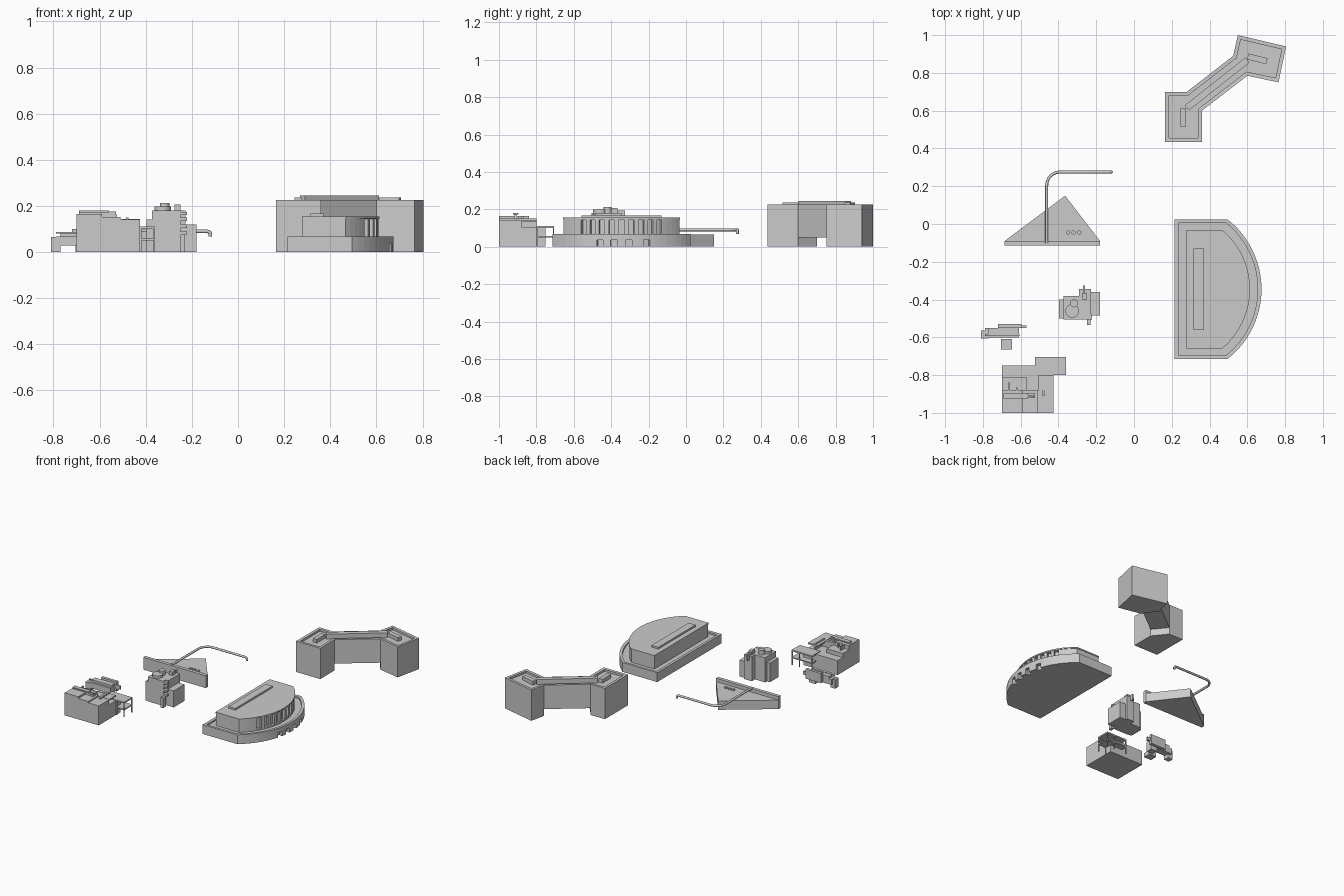
import bpy, bmesh, math
from mathutils import Matrix, Vector

if "Cube" in bpy.data.objects:
    bpy.data.objects.remove(bpy.data.objects["Cube"])


def finish(bm, name):
    me = bpy.data.meshes.new(name)
    bmesh.ops.recalc_face_normals(bm, faces=bm.faces[:])
    bm.to_mesh(me)
    bm.free()
    ob = bpy.data.objects.new(name, me)
    bpy.context.collection.objects.link(ob)
    return ob


def prism(name, pts, z0, z1, rim=0, sink=0):
    """Extruded outline, optionally with a parapet rim around a sunken roof."""
    bm = bmesh.new()
    f = bm.faces.new([bm.verts.new((x, y, z1)) for x, y in pts])
    f.normal_update()
    if f.normal.z < 0:
        f.normal_flip()
    g = bmesh.ops.extrude_face_region(bm, geom=[f], use_keep_orig=True)
    for v in g["geom"]:
        if isinstance(v, bmesh.types.BMVert):
            v.co.z = z0
    bmesh.ops.recalc_face_normals(bm, faces=bm.faces[:])
    if rim:
        top = max(bm.faces, key=lambda q: q.calc_center_median().z)
        bmesh.ops.inset_region(bm, faces=[top], thickness=rim, use_even_offset=True)
        for v in top.verts:
            v.co.z -= 0.001
        g = bmesh.ops.extrude_discrete_faces(bm, faces=[top])["faces"][0]
        for v in g.verts:
            v.co.z -= sink
    return finish(bm, name)


def box(name, x0, x1, y0, y1, z0, z1):
    return prism(name, [(x0, y0), (x1, y0), (x1, y1), (x0, y1)], z0, z1)


def bar(name, a, b, w, z0, z1):
    a, b = Vector(a), Vector(b)
    d = (b - a).normalized()
    n = Vector((-d.y, d.x)) * w / 2
    return prism(name, [tuple(p) for p in (a - n, b - n, b + n, a + n)], z0, z1)


def cyl(name, x, y, r, z0, z1, n=24):
    pts = [(x + r * math.cos(i * math.tau / n), y + r * math.sin(i * math.tau / n)) for i in range(n)]
    return prism(name, pts, z0, z1)


def dshape(x0, half, r, cx=0.205, cy=-0.345, n=24):
    a = math.asin(half / r)
    arc = [(cx + r * math.cos(-a + 2 * a * i / n), cy + r * math.sin(-a + 2 * a * i / n)) for i in range(n + 1)]
    return [(x0, cy - half)] + arc + [(x0, cy + half)]


def radial_cut(ob, angles, r, size, z):
    bm = bmesh.new()
    for a in angles:
        m = (Matrix.Translation((0.205, -0.345, z)) @ Matrix.Rotation(a, 4, 'Z')
             @ Matrix.Translation((r, 0, 0)) @ Matrix.Diagonal((*size, 1)))
        bmesh.ops.create_cube(bm, size=1, matrix=m)
    c = finish(bm, ob.name + "_cutter")
    c.hide_render = True
    c.hide_viewport = False
    c.display_type = 'WIRE'
    mod = ob.modifiers.new("openings", 'BOOLEAN')
    mod.object = c
    mod.solver = 'EXACT'


# Bent office block: two end blocks joined by a raised link
outline = [(.165, .435), (.36, .435), (.36, .60), (.60, .785), (.765, .75), (.805, .94),
           (.55, 1.0), (.525, .89), (.28, .70), (.165, .70)]
prism("office_upper", outline, .05, .225, .02, .015)
prism("office_west_base", [outline[i] for i in (0, 1, 2, 8, 9)], 0, .05)
prism("office_east_base", [outline[i] for i in (3, 4, 5, 6, 7)], 0, .05)
bar("office_roof_ridge", (.28, .615), (.60, .868), .035, .205, .245)
box("office_west_plant", .245, .275, .515, .615, .205, .236)
bar("office_east_plant", (.602, .887), (.703, .862), .032, .205, .236)

# Half-round hall
base = prism("hall_base", dshape(.215, .37, .47), 0, .068, .02, .012)
radial_cut(base, [math.asin(s / .47) for s in (-.115, -.04, .04, .135)], .47, (.05, .035, .07), 0)
tier = prism("hall_drum", dshape(.28, .31, .405), .05, .148)
radial_cut(tier, [math.radians(-30 + 7.5 * i) for i in range(9)], .405, (.04, .03, .078), .104)
prism("hall_roof", dshape(.278, .313, .409), .146, .155)
box("hall_roof_ridge", .315, .37, -.56, -.13, .15, .168)

# Wedge building with pipe
box("wedge_front_wall", -.685, -.18, -.115, -.09, 0, .09)
prism("wedge_body", [(-.685, -.09), (-.18, -.09), (-.365, .15)], 0, .065)
for i in range(3):
    cyl("wedge_vent", -.35 + .03 * i, -.045, .011, .06, .075, 16)
path = [(-.462, -.1, .09)]
for i in range(9):
    a = math.pi - i * math.pi / 16
    path.append((-.392 + .07 * math.cos(a), .205 + .07 * math.sin(a), .09))
path += [(-.135, .275, .09), (-.124, .275, .087), (-.12, .275, .08), (-.12, .275, .068)]
cu = bpy.data.curves.new("pipe", 'CURVE')
cu.dimensions = '3D'
cu.bevel_depth = .008
cu.bevel_resolution = 2
cu.use_fill_caps = True
sp = cu.splines.new('POLY')
sp.points.add(len(path) - 1)
for p, c in zip(sp.points, path):
    p.co = (*c, 1)
bpy.context.collection.objects.link(bpy.data.objects.new("long_pipe", cu))

# Small tower with round turrets, side wing and stacked balconies
box("tower_body", -.373, -.25, -.505, -.38, 0, .18)
box("tower_west_wing", -.397, -.373, -.50, -.40, 0, .14)
box("tower_stair", -.29, -.228, -.48, -.345, 0, .18)
box("tower_chimney", -.276, -.25, -.40, -.365, .18, .207)
box("tower_back_fin", -.27, -.26, -.365, -.325, .15, .195)
box("tower_east_wing", -.24, -.18, -.485, -.36, 0, .12)
cyl("tower_turret_large", -.327, -.46, .036, .18, .198)
cyl("tower_turret_small", -.318, -.42, .021, .18, .213)
box("tower_front_pier", -.25, -.23, -.535, -.505, 0, .075)
for z in (.075, .105, .135, .16):
    box("tower_balcony", -.25, -.222, -.505, -.48, z, z + .014)

# Small raised house
box("cottage_west_block", -.81, -.77, -.605, -.565, 0, .065)
box("cottage_beam", -.79, -.61, -.60, -.55, .028, .068)
box("cottage_upper_room", -.77, -.61, -.585, -.55, .068, .085)
box("cottage_roof_slab", -.79, -.605, -.592, -.582, .08, .087)
box("cottage_back_room", -.72, -.595, -.55, -.53, .03, .10)
box("cottage_back_ledge", -.63, -.568, -.55, -.538, .05, .075)
box("cottage_leg", -.66, -.61, -.595, -.55, 0, .03)
box("cottage_porch", -.705, -.645, -.665, -.61, 0, .03)

# Stepped villa
box("villa_front_west", -.70, -.59, -1.0, -.88, 0, .165)
box("villa_front_middle", -.59, -.51, -1.0, -.88, 0, .152)
box("villa_front_east", -.51, -.425, -1.0, -.88, 0, .142)
box("villa_back_body", -.70, -.425, -.88, -.75, 0, .105)
box("villa_back_room", -.70, -.57, -.88, -.81, .105, .135)
box("villa_east_canopy", -.505, -.425, -.88, -.80, .134, .144)
box("villa_canopy_wall", -.485, -.475, -.91, -.80, .105, .15)
box("villa_roof_screen", -.69, -.53, -.917, -.907, .15, .175)
box("villa_roof_slab", -.69, -.56, -.925, -.895, .171, .18)
box("villa_roof_hatch", -.57, -.525, -.92, -.895, .15, .163)
for x, y in ((-.665, -.84), (-.625, -.865)):
    box("villa_roof_fin", x, x + .008, -.885, y, .135, .165)
# Terrace on posts
box("terrace_upper_deck", -.525, -.36, -.80, -.705, .10, .11)
box("terrace_lower_deck", -.525, -.36, -.80, -.705, .05, .058)
for x in (-.525, -.425, -.366):
    for y in (-.80, -.711):
        box("terrace_post", x, x + .006, y, y + .006, 0, .10)
